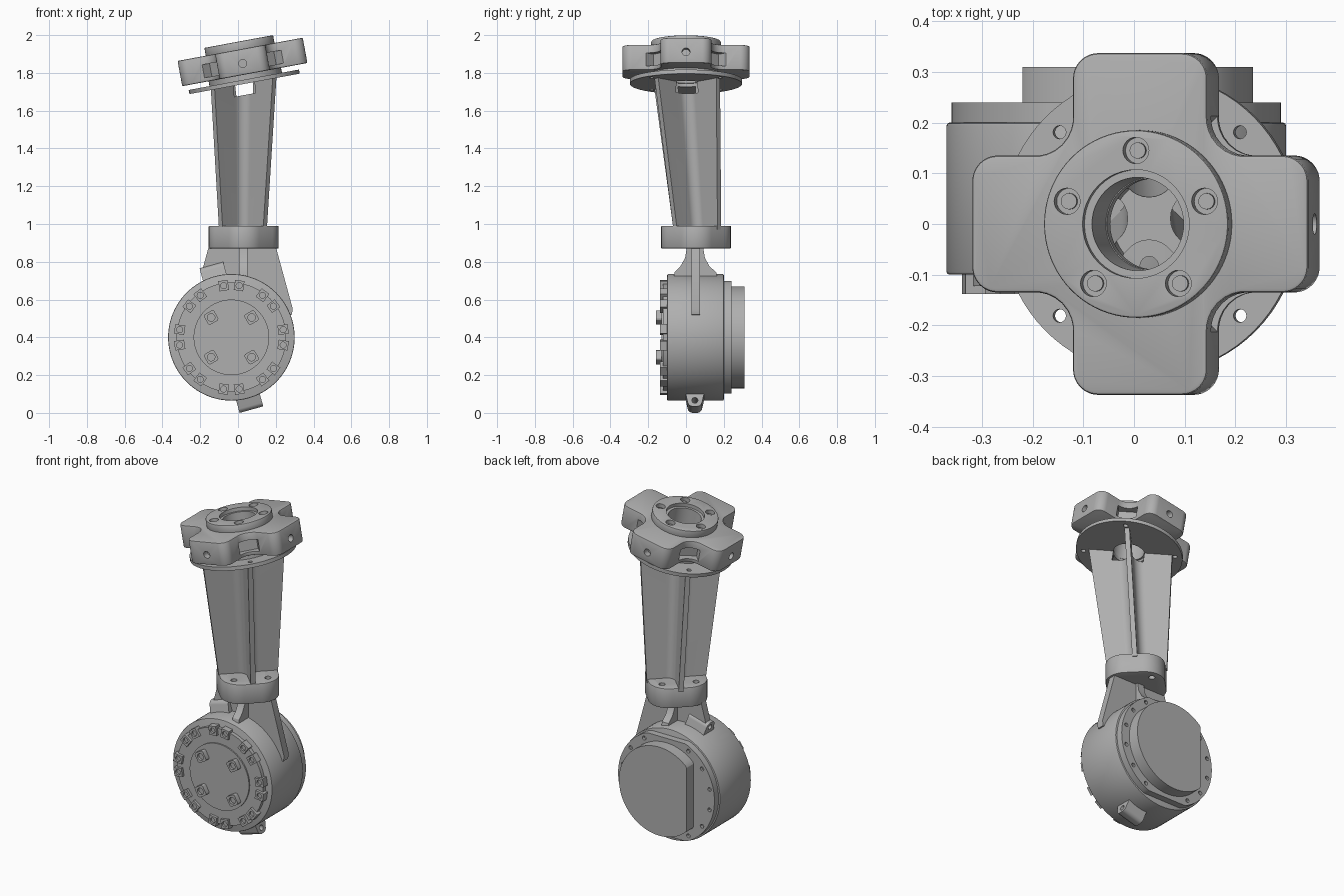
import bpy, bmesh, math
from mathutils import Matrix, Vector

cube = bpy.data.objects.get("Cube")
if cube:
    bpy.data.objects.remove(cube, do_unlink=True)

GREY = (0.43, 0.43, 0.43, 1)
metal = bpy.data.materials.new("cast grey metal")
metal.use_nodes = True
metal.diffuse_color = GREY
metal.node_tree.nodes["Principled BSDF"].inputs["Base Color"].default_value = GREY


# ---- helpers ----
def circle(r, x=0, y=0, n=24):
    return [(x + r * math.cos(2 * math.pi * i / n), y + r * math.sin(2 * math.pi * i / n))
            for i in range(n)]


def turn(p, degrees):
    a = math.radians(degrees)
    return (p[0] * math.cos(a) - p[1] * math.sin(a), p[0] * math.sin(a) + p[1] * math.cos(a))


def polar(r, degrees):
    return turn((r, 0), degrees)


def rectangle(hx, hy, x=0, y=0, degrees=0):
    pts = [turn(p, degrees) for p in ((-hx, -hy), (hx, -hy), (hx, hy), (-hx, hy))]
    return [(px + x, py + y) for px, py in pts]


def rounded(corners, steps=8):
    """Polygon of (x, y, radius) corners with true arc fillets."""
    out = []
    for i, (x, y, r) in enumerate(corners):
        p = Vector((x, y))
        if r == 0:
            out.append((x, y))
            continue
        u = (Vector(corners[i - 1][:2]) - p).normalized()
        v = (Vector(corners[(i + 1) % len(corners)][:2]) - p).normalized()
        half = u.angle(v) / 2
        c = p + (u + v).normalized() * (r / math.sin(half))
        s, e = p + u * (r / math.tan(half)) - c, p + v * (r / math.tan(half)) - c
        for k in range(steps + 1):
            q = c + s.lerp(e, k / steps).normalized() * r
            out.append((q.x, q.y))
    return out


def loft(bm, lower, upper):
    a = [bm.verts.new(p) for p in lower]
    b = [bm.verts.new(p) for p in upper]
    n = len(a)
    for i in range(n):
        bm.faces.new((a[i], a[(i + 1) % n], b[(i + 1) % n], b[i]))
    bm.faces.new(a[::-1])
    bm.faces.new(b)


def finish(bm, name):
    bmesh.ops.recalc_face_normals(bm, faces=bm.faces)
    mesh = bpy.data.meshes.new(name)
    bm.to_mesh(mesh)
    bm.free()
    mesh.materials.append(metal)
    ob = bpy.data.objects.new(name, mesh)
    bpy.context.collection.objects.link(ob)
    return ob


def solid(name, frame, *prisms):
    """Each prism is (outline, start, end), extruded along the frame's z."""
    bm = bmesh.new()
    for pts, h0, h1 in prisms:
        loft(bm, [frame @ Vector((x, y, h0)) for x, y in pts],
             [frame @ Vector((x, y, h1)) for x, y in pts])
    return finish(bm, name)


def apply(ob, mod):
    bpy.ops.object.select_all(action='DESELECT')
    bpy.context.view_layer.objects.active = ob
    ob.select_set(True)
    bpy.ops.object.modifier_apply(modifier=mod.name)


def cut(ob, frame, *prisms):
    cutter = solid("cutter", frame, *prisms)
    cutter.hide_render = True
    mod = ob.modifiers.new("cut", 'BOOLEAN')
    mod.operation, mod.solver, mod.object = 'DIFFERENCE', 'EXACT', cutter
    apply(ob, mod)
    bpy.data.objects.remove(cutter, do_unlink=True)


def bevel(ob, width):
    mod = ob.modifiers.new("bevel", 'BEVEL')
    mod.width, mod.segments, mod.limit_method = width, 2, 'ANGLE'
    mod.angle_limit = math.radians(50)
    apply(ob, mod)


WORLD = Matrix.Identity(4)
FRONT = Matrix.Rotation(math.pi / 2, 4, 'X')          # outline in x/z, depth towards the front
DRUM = Matrix.Translation((-0.035, 0, 0.40)) @ FRONT
SIDE = Matrix(((0, 0, 1, 0), (1, 0, 0, 0), (0, 1, 0, 0), (0, 0, 0, 1)))   # outline in y/z
HEAD = Matrix.Translation((0.035, 0, 1.742)) @ Matrix.Rotation(math.radians(-10.5), 4, 'Y')
HUB = HEAD @ Matrix.Translation((0.01, 0, 0))

# ---- motor drum ----
drum = solid("motor_drum", DRUM, (circle(0.335, n=96), -0.20, 0.10))
bevel(drum, 0.006)

flange = solid("rear_flange", DRUM, ([(x, max(-0.297, min(0.297, y)))
               for x, y in circle(0.325, n=96)], -0.24, -0.19))
cut(flange, DRUM, *[(circle(0.012, *polar(0.298, side + a), n=12), -0.25, -0.222)
                    for side in (0, 180) for a in (-60, -36, -12, 12, 36, 60)])
solid("rear_cover", DRUM, ([(max(-0.185, x), y) for x, y in circle(0.27, n=96)], -0.31, -0.23))

# ---- front plate with paired screw bosses ----
plate = solid("front_plate", DRUM, (circle(0.29, n=96), 0.09, 0.122))
solid("front_disc", DRUM, (circle(0.20, n=64), 0.11, 0.130))
angles = [45 * k + d for k in range(8) for d in (-8.5, 8.5)]
bosses = solid("rim_bosses", DRUM, *[(rectangle(0.027, 0.025, *polar(0.277, a), a), 0.09, 0.138)
                                     for a in angles])
cut(bosses, DRUM, *[(circle(0.016, *polar(0.277, a), n=16), 0.126, 0.15) for a in angles])
spots = [(x, y) for x in (-0.107, 0.107) for y in (-0.105, 0.105)]
pads = solid("centre_pads", DRUM, *[(rounded([(*p, 0.012) for p in rectangle(0.031, 0.031, *s, 30)], 3),
                                     0.12, 0.16) for s in spots])
cut(pads, DRUM, *[(circle(0.02, *s, n=16), 0.145, 0.17) for s in spots])

# ---- tangential lugs above and below the drum ----
for name, angle in (("lower_lug", -74.5), ("upper_lug", 105.5)):
    c, s = polar(1, angle)
    frame = Matrix(((c, 0, -s, -0.035), (0, 1, 0, 0.047), (s, 0, c, 0.40), (0, 0, 0, 1)))
    lug = solid(name, frame, (rounded([(0.30, -0.055, 0), (0.30, 0.055, 0),
                                       (0.397, 0.033, 0.028), (0.397, -0.033, 0.028)]), -0.065, 0.065))
    cut(lug, frame, (circle(0.016, 0.364, 0, 16), -0.08, 0.08))

# ---- neck between drum and clamp block ----
solid("neck_gusset", FRONT, ([(-0.155, 0.88), (-0.185, 0.77), (-0.15, 0.66), (0.0, 0.45),
                              (0.285, 0.52), (0.29, 0.55), (0.20, 0.88)], -0.075, -0.03))
solid("neck_rib", SIDE, ([(0.005, 0.88), (-0.005, 0.82), (-0.03, 0.775), (-0.06, 0.745), (-0.07, 0.70),
                          (0.17, 0.70), (0.16, 0.745), (0.125, 0.775), (0.10, 0.82), (0.09, 0.88)],
                         0.005, 0.05))

# ---- clamp block ----
BLOCK = Matrix.Translation((0.03, 0.053, 0))
block = solid("clamp_block", BLOCK, ([turn(p, 45) for p in rounded(
    [(*p, 0.115) for p in rectangle(0.165, 0.165)])], 0.87, 0.99))
bevel(block, 0.006)
cut(block, BLOCK, *[(circle(0.018, *polar(0.135, a), n=16), 0.85, 1.01) for a in range(0, 360, 90)])


# ---- tapering column with four diagonal ribs ----
def ribs(length, fillet):
    t, out = 0.014, []
    for k in range(4):
        for x, y, r in ((length, -t, 0), (length, t, 0), (t, t, fillet)):
            out.append((*turn((x, y), 45 + 90 * k), r))
    return rounded(out)


bm = bmesh.new()
loft(bm, [(0.026 + x, 0.06 + y, 0.97) for x, y in ribs(0.165, 0.045)],
     [(0.03 + x, 0.006 + y, 1.752 + 0.185 * (x - 0.005)) for x, y in ribs(0.232, 0.055)])
column = finish(bm, "ribbed_column")
cut(column, HEAD, (circle(0.088, n=48), -0.058, 0.06))

# ---- tilted mounting plate ----
mount = solid("mounting_plate", HEAD, (circle(0.297, n=80), 0, 0.022))
cut(mount, HEAD, (circle(0.09, n=48), -0.1, 0.1),
    *[(circle(0.013, *polar(0.256, a), n=16), -0.1, 0.1) for a in range(45, 360, 90)])

spacer = solid("spacer", HUB, (circle(0.195, n=48), 0.018, 0.055))
cut(spacer, HUB, (circle(0.09, n=48), -0.1, 0.1))

# ---- four-lobed hub ----
cross = []
for k in range(4):
    for x, y, r in ((0.337, -0.135, 0.05), (0.337, 0.135, 0.05), (0.135, 0.135, 0.075)):
        cross.append((*turn((x, y), 90 * k), r))
hub = solid("lobed_hub", HUB, (rounded(cross), 0.048, 0.184))
bevel(hub, 0.007)
cut(hub, HUB, (circle(0.092, n=48), 0, 0.3))
cut(hub, HUB, *[(rectangle(0.05, 0.055, *polar(0.24, a), a), 0.07, 0.14) for a in range(45, 360, 90)])
for a in range(0, 360, 90):
    frame = HUB @ Matrix.Rotation(math.radians(a), 4, 'Z') @ Matrix.Translation((0, 0, 0.108)) \
        @ Matrix.Rotation(math.pi / 2, 4, 'Y')
    cut(hub, frame, (circle(0.021, n=20), 0.30, 0.36))

# ---- raised ring with five screws ----
ring = solid("top_ring", HUB, (circle(0.185, n=80), 0.17, 0.226))
bevel(ring, 0.005)
cut(ring, HUB, (circle(0.092, n=48), 0, 0.3))
holes = [polar(0.145, 90 + 72 * k) for k in range(5)]
cut(ring, HUB, (circle(0.107, n=48), 0.205, 0.3), *[(circle(0.026, *p), 0.198, 0.3) for p in holes])
solid("ring_screws", HUB, *[(circle(0.016, *p, n=16), 0.19, 0.208) for p in holes])

# ---- smooth shading with sharp edges ----
for ob in bpy.context.collection.objects:
    if ob.type == 'MESH' and metal.name in ob.data.materials:
        bpy.ops.object.select_all(action='DESELECT')
        bpy.context.view_layer.objects.active = ob
        ob.select_set(True)
        bpy.ops.object.shade_smooth_by_angle(angle=math.radians(30))
